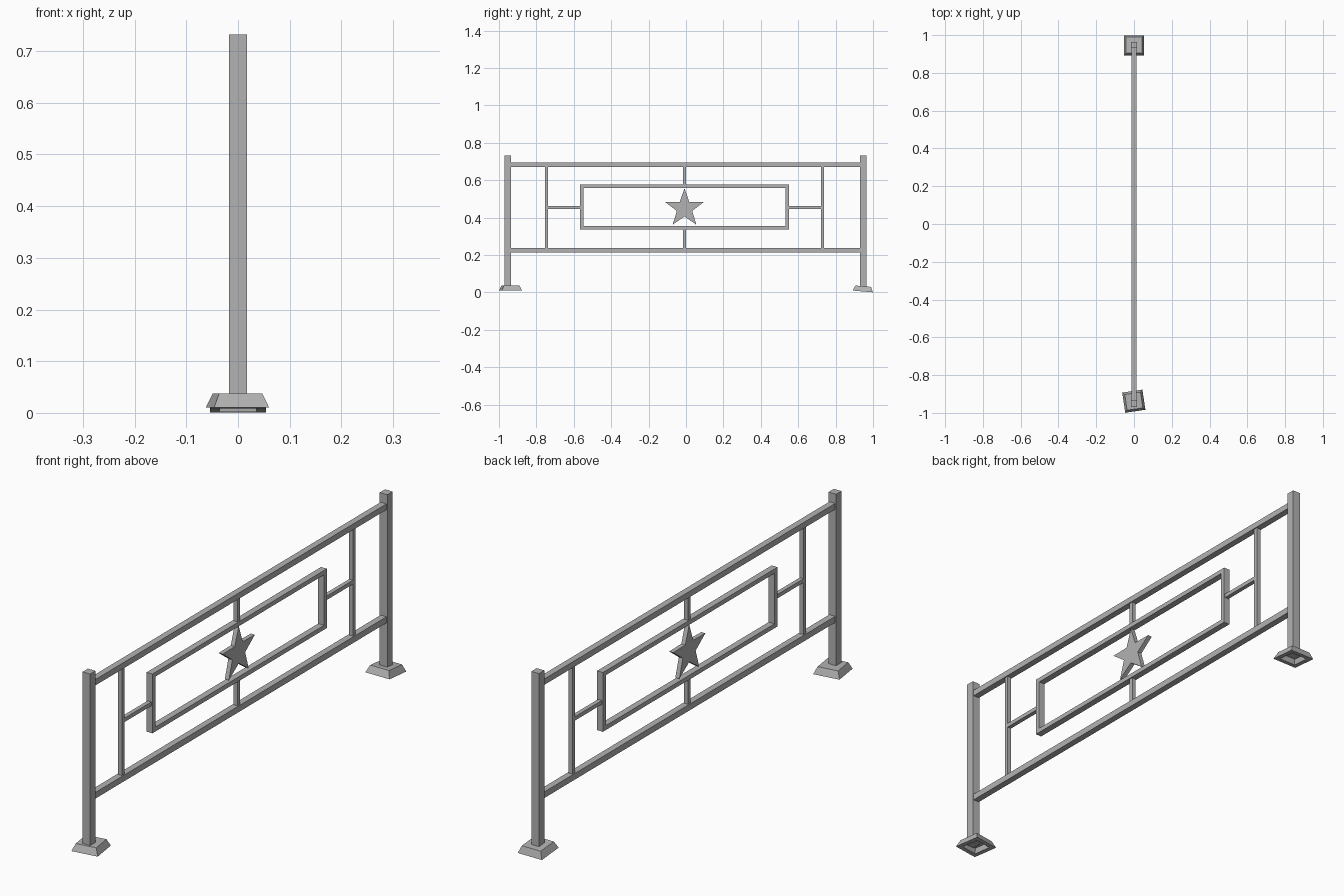
import bpy, bmesh, math
from mathutils import Matrix, Vector

cube = bpy.data.objects.get("Cube")
if cube:
    bpy.data.objects.remove(cube, do_unlink=True)

grey = bpy.data.materials.new("painted_grey_metal")
grey.use_nodes = True
colour = (0.45, 0.45, 0.45, 1)
grey.diffuse_color = colour
grey.node_tree.nodes["Principled BSDF"].inputs["Base Color"].default_value = colour

MID = -0.008  # middle of the panel along its length


def add_object(name, bm):
    bmesh.ops.recalc_face_normals(bm, faces=bm.faces)
    mesh = bpy.data.meshes.new(name)
    bm.to_mesh(mesh)
    bm.free()
    mesh.materials.append(grey)
    obj = bpy.data.objects.new(name, mesh)
    bpy.context.collection.objects.link(obj)
    return obj


def bar(name, depth, y0, y1, z0, z1):
    """Square-cut bar, centred across the panel."""
    bm = bmesh.new()
    bmesh.ops.create_cube(bm, size=1)
    bmesh.ops.scale(bm, vec=(depth, y1 - y0, z1 - z0), verts=bm.verts)
    bmesh.ops.translate(bm, vec=(0, (y0 + y1) / 2, (z0 + z1) / 2), verts=bm.verts)
    return add_object(name, bm)


def foot(name, location, turn, tilt):
    """Flared cover plate, hollow underneath."""
    bm = bmesh.new()
    rings = []
    for half, z in ((0.032, 0.021), (0.036, 0), (0.054, 0), (0.042, 0.028)):
        corners = ((-half, -half), (half, -half), (half, half), (-half, half))
        rings.append([bm.verts.new((x, y, z)) for x, y in corners])
    for low, high in zip(rings, rings[1:]):
        for i in range(4):
            j = (i + 1) % 4
            bm.faces.new((low[i], low[j], high[j], high[i]))
    bm.faces.new(rings[0])
    bm.faces.new(rings[-1])
    obj = add_object(name, bm)
    obj.matrix_world = (Matrix.Translation(Vector(location))
                        @ Matrix.Rotation(math.radians(turn), 4, "Z")
                        @ Matrix.Rotation(math.radians(tilt), 4, "X"))


def star(name, radius, inner, depth, z):
    """Five-pointed plate."""
    bm = bmesh.new()
    verts = []
    for i in range(10):
        r = inner if i % 2 else radius
        a = i * math.pi / 5
        verts.append(bm.verts.new((-depth / 2, MID + r * math.sin(a), z + r * math.cos(a))))
    face = bm.faces.new(verts)
    new = bmesh.ops.extrude_face_region(bm, geom=[face])["geom"]
    moved = [v for v in new if isinstance(v, bmesh.types.BMVert)]
    bmesh.ops.translate(bm, vec=(depth, 0, 0), verts=moved)
    add_object(name, bm)


# Posts, inner uprights and side links, on both ends
for side, label in ((-1, "front"), (1, "back")):
    def end_bar(name, depth, near, far, z0, z1):
        y0, y1 = sorted((MID + side * near, MID + side * far))
        bar(f"{label}_{name}", depth, y0, y1, z0, z1)

    post = -0.0025 + side * 0.95
    bar(f"{label}_post", 0.034, post - 0.017, post + 0.017, 0.026, 0.732)
    end_bar("inner_upright", 0.017, 0.731, 0.747, 0.23, 0.68)
    end_bar("side_link", 0.017, 0.555, 0.735, 0.447, 0.463)
    end_bar("frame_end", 0.026, 0.539, 0.558, 0.337, 0.577)

# Long rails
bar("top_rail", 0.026, -0.945, 0.94, 0.67, 0.694)
bar("bottom_rail", 0.026, -0.945, 0.94, 0.212, 0.237)

# Inner frame and its middle links
bar("frame_top", 0.026, MID - 0.545, MID + 0.545, 0.559, 0.577)
bar("frame_bottom", 0.026, MID - 0.545, MID + 0.545, 0.337, 0.355)
bar("upper_middle_link", 0.017, MID - 0.008, MID + 0.008, 0.565, 0.68)
bar("lower_middle_link", 0.017, MID - 0.008, MID + 0.008, 0.23, 0.345)

star("star", 0.108, 0.043, 0.018, 0.449)

# Feet: one twisted, one slightly tipped
foot("front_foot", (-0.001, -0.938, 0.01), 8.5, 0)
foot("back_foot", (0, 0.945, 0.005), 0, -5)
